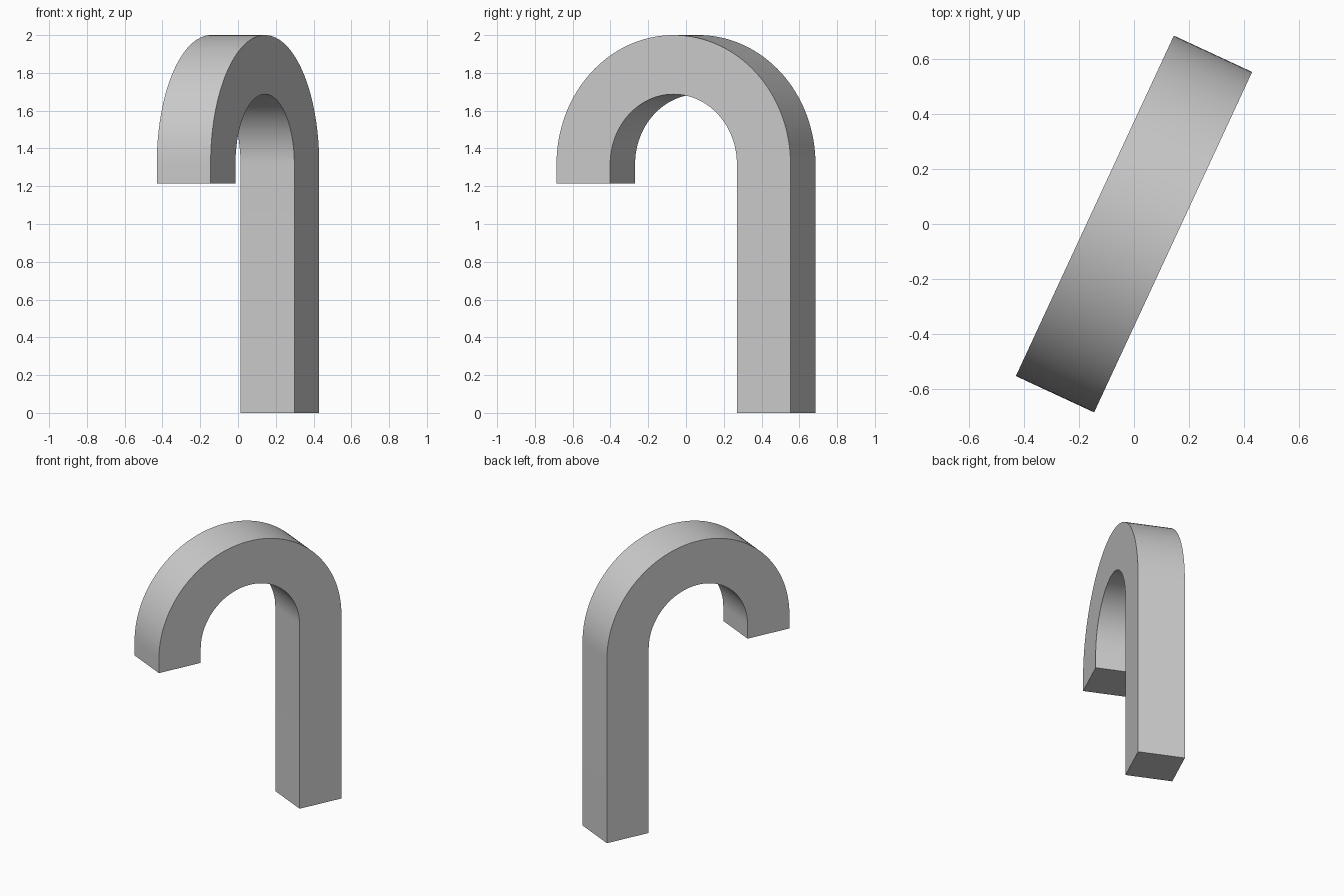
import bpy
import bmesh
import math
from mathutils import Matrix, Vector

# Remove the default object
if "Cube" in bpy.data.objects:
    bpy.data.objects.remove(bpy.data.objects["Cube"], do_unlink=True)

OUTER, INNER = 0.683, 0.37   # radii of the bend
HALF_DEPTH = 0.157           # half the thickness of the bar
BEND_Z, TIP_Z = 1.317, 1.215
TURN = math.radians(65.1)    # heading of the hook about z
STEPS = 64

# Plain grey material
grey = bpy.data.materials.new("plain_grey")
grey.use_nodes = True
colour = (0.6, 0.6, 0.6, 1)
grey.diffuse_color = colour
grey.node_tree.nodes["Principled BSDF"].inputs["Base Color"].default_value = colour

# Stations along the bar: (bend angle, height of the bend centre)
stations = [(0, 0)]
stations += [(math.pi * i / STEPS, BEND_Z) for i in range(STEPS + 1)]
stations += [(math.pi, TIP_Z)]


def section(bm, angle, z):
    """Rectangular cross-section of the bar at one station."""
    corners = [(OUTER, -1), (OUTER, 1), (INNER, 1), (INNER, -1)]
    return [bm.verts.new(Vector((r * math.cos(angle), side * HALF_DEPTH,
                                 z + r * math.sin(angle))))
            for r, side in corners]


# Sweep the cross-section up the post, round the bend and down to the tip
bm = bmesh.new()
rings = [section(bm, a, z) for a, z in stations]
for low, high in zip(rings, rings[1:]):
    for k in range(4):
        n = (k + 1) % 4
        bm.faces.new((low[k], low[n], high[n], high[k]))
bm.faces.new(rings[0])
bm.faces.new(rings[-1])
bmesh.ops.recalc_face_normals(bm, faces=bm.faces)
bm.transform(Matrix.Rotation(TURN, 4, "Z"))

mesh = bpy.data.meshes.new("hooked_bar")
bm.to_mesh(mesh)
bm.free()
mesh.materials.append(grey)
bar = bpy.data.objects.new("hooked_bar", mesh)
bpy.context.collection.objects.link(bar)

# Smooth bend with crisp long edges
bpy.ops.object.select_all(action="DESELECT")
bar.select_set(True)
bpy.context.view_layer.objects.active = bar
bpy.ops.object.shade_smooth_by_angle(angle=math.radians(30))
